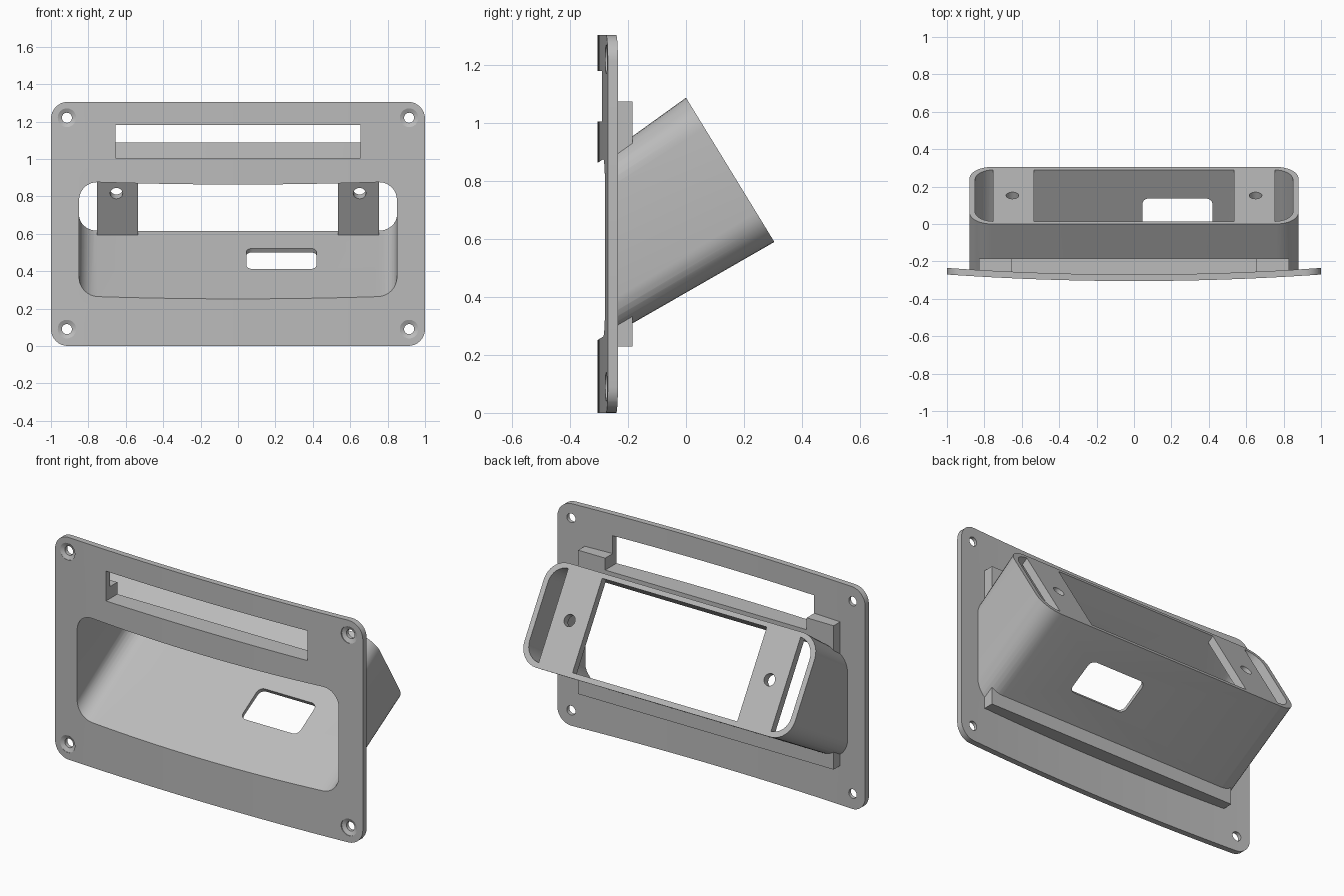
import bpy, bmesh, math
from mathutils import Vector

if "Cube" in bpy.data.objects:
    bpy.data.objects.remove(bpy.data.objects["Cube"])

grey = bpy.data.materials.new("light grey")
grey.diffuse_color = (0.5, 0.5, 0.5, 1)
grey.use_nodes = True
grey.node_tree.nodes["Principled BSDF"].inputs["Base Color"].default_value = grey.diffuse_color


def loft(name, loops):
    """Closed solid through a list of equal-length point loops."""
    bm = bmesh.new()
    rings = [[bm.verts.new(p) for p in loop] for loop in loops]
    n = len(rings[0])
    for a, b in zip(rings, rings[1:]):
        for i in range(n):
            j = (i + 1) % n
            bm.faces.new((a[i], a[j], b[j], b[i]))
    bm.faces.new(rings[0])
    bm.faces.new(rings[-1])
    bmesh.ops.recalc_face_normals(bm, faces=bm.faces)
    me = bpy.data.meshes.new(name)
    bm.to_mesh(me)
    bm.free()
    me.materials.append(grey)
    ob = bpy.data.objects.new(name, me)
    bpy.context.collection.objects.link(ob)
    return ob


def rounded(hw, hh, r, seg=8):
    """Rounded rectangle outline in (u, v), centred."""
    pts = []
    for k, (sx, sy) in enumerate(((1, 1), (-1, 1), (-1, -1), (1, -1))):
        for i in range(seg + 1):
            a = math.pi / 2 * (k + i / seg)
            pts.append((sx * (hw - r) + r * math.cos(a), sy * (hh - r) + r * math.sin(a)))
    return pts


def place(outline, centre, u, v):
    return [Vector(centre) + Vector(u) * a + Vector(v) * b for a, b in outline]


def box(name, x0, x1, y0, y1, z0, z1):
    sq = [(x0, z0), (x1, z0), (x1, z1), (x0, z1)]
    return loft(name, [[(x, y, z) for x, z in sq] for y in (y0, y1)])


def boolean(ob, tool, op):
    m = ob.modifiers.new(op, "BOOLEAN")
    m.operation, m.object, m.solver = op, tool, "EXACT"
    bpy.context.view_layer.objects.active = ob
    bpy.ops.object.modifier_apply(modifier=m.name)
    bpy.data.objects.remove(tool)


def section(hw, r, top, bottom):
    """Rounded section of the tube between a top and a bottom (y, z) point."""
    t, b = Vector((0, *top)), Vector((0, *bottom))
    up = t - b
    return place(rounded(hw, up.length / 2, r), (t + b) / 2, (1, 0, 0), up.normalized())


def blend(a, b, t):
    return [p + (q - p) * t for p, q in zip(a, b)]


# Bowed face plate with rounded corners
xs = [-1.05 + 2.1 * i / 32 for i in range(33)]
bow = [(x, -0.305 + 0.035 * x * x) for x in xs]
bow += [(x, y + 0.035) for x, y in reversed(bow)]
body = loft("panel_housing", [[(x, y, z) for x, y in bow] for z in (-0.1, 1.4)])
outline = rounded(1, 0.6525, 0.09)
boolean(body, loft("plate_outline", [place(outline, (0, y, 0.6525), (1, 0, 0), (0, 0, 1))
                                     for y in (-0.5, 0)]), "INTERSECT")

# Stiffening frame behind the plate
boolean(body, box("back_frame", -0.83, 0.83, -0.276, -0.185, 0.23, 1.075), "UNION")

# Tilted tube
boolean(body, loft("tube", [section(0.88, 0.12, (-0.272, 0.892), (-0.272, 0.259)),
                            section(0.88, 0.12, (0, 1.088), (0.305, 0.59))]), "UNION")

# Tube cavity, leaving two screw tabs flush with the tube end
front = section(0.85, 0.1, (-0.28, 0.879), (-0.28, 0.267))
back = section(0.85, 0.1, (0.013, 1.064), (0.29, 0.616))
cavity = loft("cavity", [blend(front, back, t) for t in (-0.3, 1.15)])
axis = Vector((0, 0.853, 0.522))
across = Vector((0, -0.522, 0.853))
end = Vector((0, 0.1525, 0.839))
for s in (-1, 1):
    tab = [(-0.11, -0.5), (0.11, -0.5), (0.11, 0.5), (-0.11, 0.5)]
    c = end + Vector((s * 0.645, 0, 0))
    boolean(cavity, loft("tab", [place(tab, c + axis * d, (1, 0, 0), across)
                                 for d in (-0.045, 0.5)]), "DIFFERENCE")
boolean(body, cavity, "DIFFERENCE")

# Holes through the screw tabs
ring = [(math.cos(i * math.pi / 12), math.sin(i * math.pi / 12)) for i in range(24)]
for s in (-1, 1):
    c = end + Vector((s * 0.65, 0, 0))
    boolean(body, loft("tab_hole", [place(ring, c + axis * d, Vector((0.034, 0, 0)), across * 0.034)
                                    for d in (-0.1, 0.1)]), "DIFFERENCE")

# Long slot in the plate
boolean(body, box("slot", -0.655, 0.655, -0.4, -0.15, 1.005, 1.18), "DIFFERENCE")

# Rounded window in the tube floor
window = rounded(0.187, 0.106, 0.035)
boolean(body, loft("floor_window", [place(window, Vector((0.232, 0.047, 0.465)) + across * d,
                                          (1, 0, 0), axis) for d in (-0.12, 0.12)]), "DIFFERENCE")

# Countersunk corner holes
for sx in (-1, 1):
    for z in (0.09, 1.22):
        steps = ((-0.35, 0.05), (-0.273, 0.05), (-0.262, 0.027), (-0.15, 0.027))
        boolean(body, loft("screw_hole", [place(ring, (sx * 0.915, y, z), (r, 0, 0), (0, 0, r))
                                          for y, r in steps]), "DIFFERENCE")

bpy.ops.object.select_all(action="DESELECT")
body.select_set(True)
bpy.context.view_layer.objects.active = body
bpy.ops.object.shade_smooth_by_angle(angle=math.radians(25))
